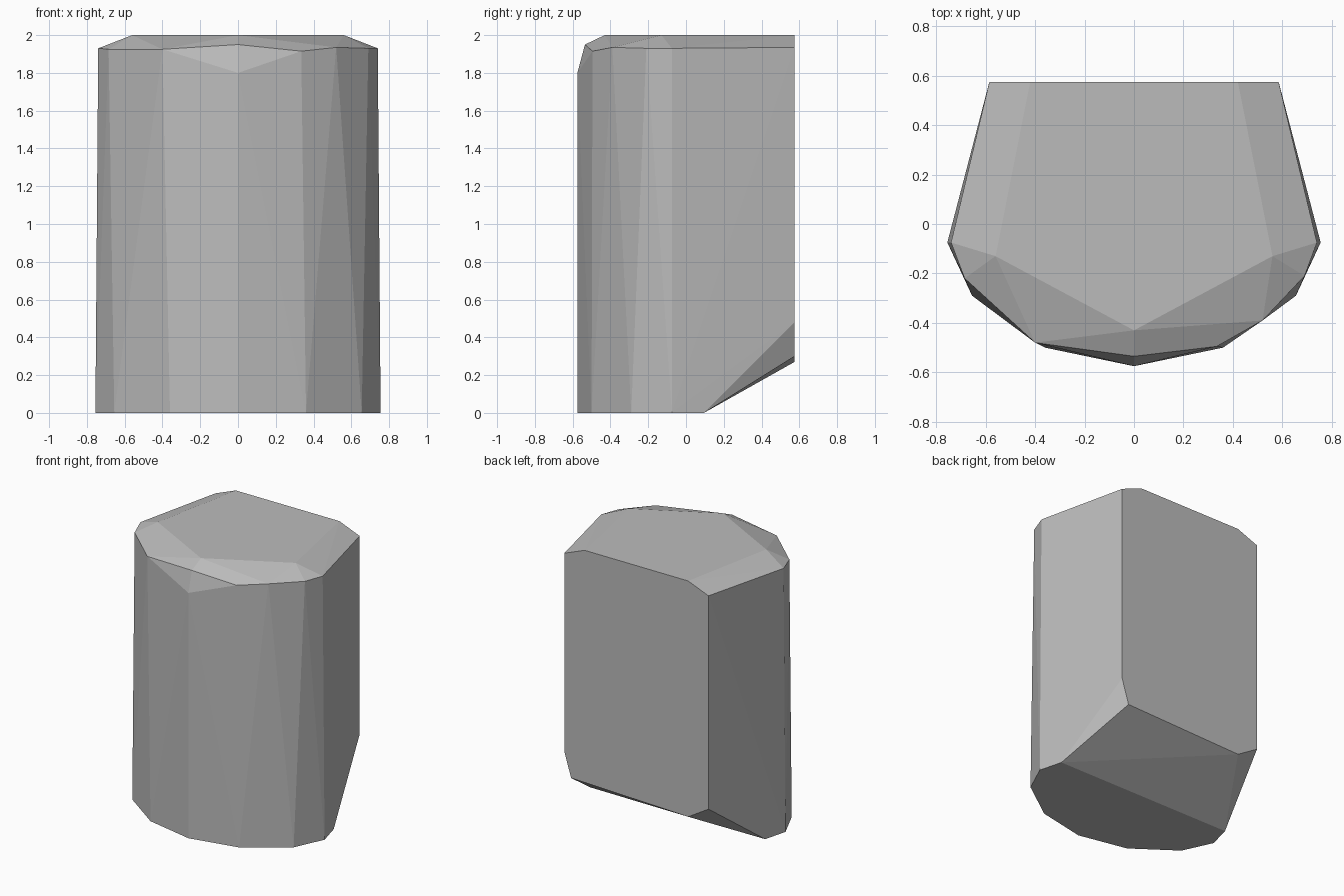
import bpy
import bmesh

cube = bpy.data.objects.get("Cube")
if cube:
    bpy.data.objects.remove(cube, do_unlink=True)


def flat_material(name, value):
    mat = bpy.data.materials.new(name)
    mat.use_nodes = True
    colour = (value, value, value, 1.0)
    mat.diffuse_color = colour
    mat.node_tree.nodes["Principled BSDF"].inputs["Base Color"].default_value = colour
    return mat


def both_sides(points):
    return [(s * x, y, z) for x, y, z in points for s in (1, -1)]


def hull_object(name, points, mat):
    bm = bmesh.new()
    for p in points:
        bm.verts.new(p)
    out = bmesh.ops.convex_hull(bm, input=bm.verts)
    loose = {v for v in out["geom_interior"] + out["geom_unused"]
             if isinstance(v, bmesh.types.BMVert)}
    bmesh.ops.delete(bm, geom=list(loose), context="VERTS")
    bmesh.ops.recalc_face_normals(bm, faces=bm.faces)
    mesh = bpy.data.meshes.new(name)
    bm.to_mesh(mesh)
    bm.free()
    mesh.materials.append(mat)
    obj = bpy.data.objects.new(name, mesh)
    bpy.context.collection.objects.link(obj)
    return obj


# Flat base with a rounded front
base = both_sides([(0.36, -0.5, 0), (0.655, -0.29, 0),
                   (0.755, -0.075, 0), (0.71, 0.095, 0)])

# Bevelled back underside, a little uneven
back_low = [(0.585, 0.575, 0.48), (0.53, 0.575, 0.3),
            (-0.42, 0.575, 0.27), (-0.585, 0.575, 0.37)]

# Rim under the top bevel
rim = both_sides([(0.74, -0.075, 1.93), (0.585, 0.575, 1.935)])
rim += [(-0.685, -0.22, 1.925), (-0.4, -0.48, 1.925), (0.335, -0.495, 1.915),
        (0.52, -0.39, 1.935), (0.69, -0.21, 1.93)]

# Flat top face
top = both_sides([(0.56, -0.13, 2), (0.42, 0.575, 2)]) + [(0, -0.43, 2)]

# Front ridge with a chipped upper end
ridge = [(0, -0.575, 0), (0, -0.575, 1.8), (0, -0.535, 1.95)]

hull_object("stone_block", base + back_low + rim + top + ridge,
            flat_material("stone_grey", 0.5))
